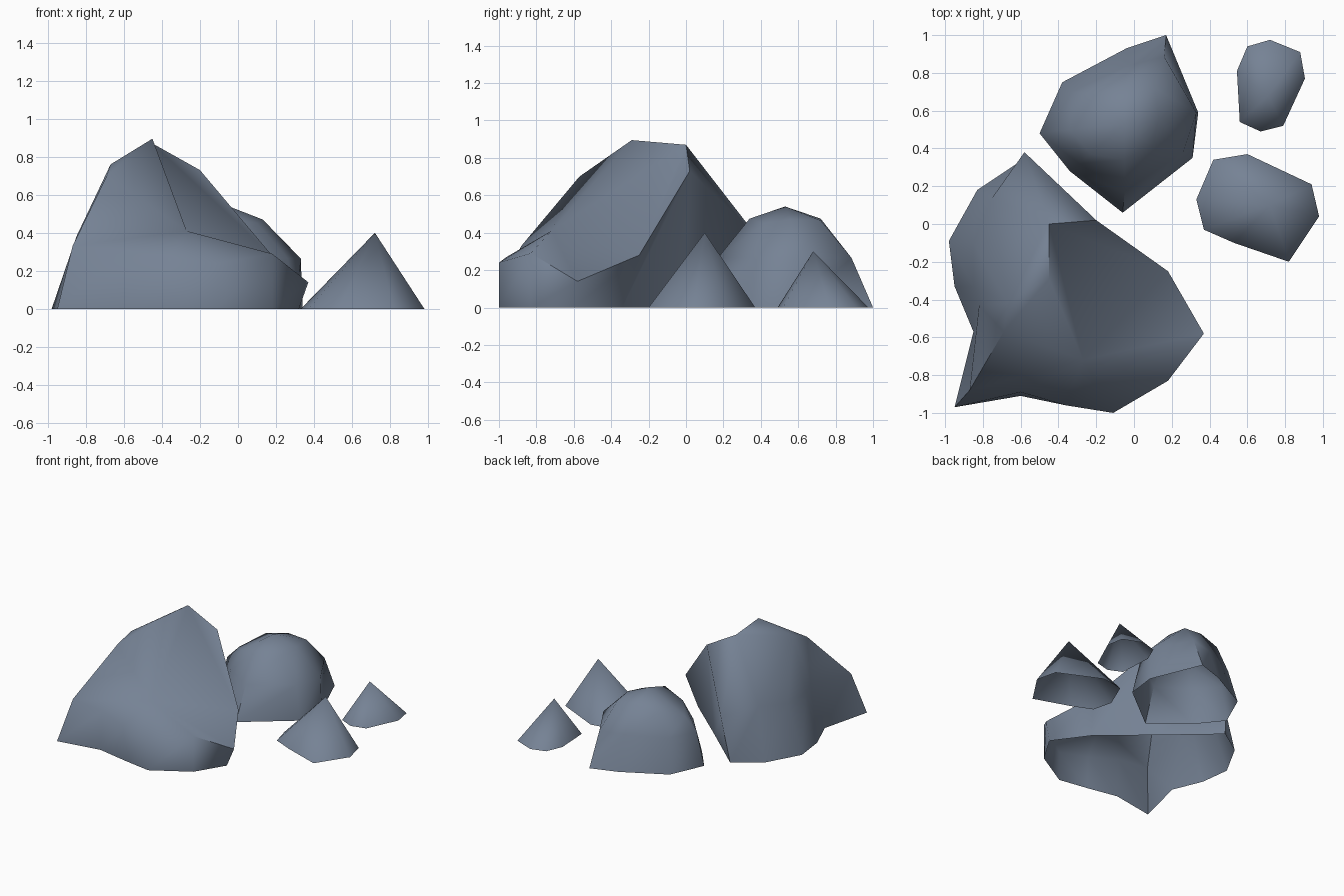
import bpy
import bmesh
import math

cube = bpy.data.objects.get("Cube")
if cube:
    bpy.data.objects.remove(cube, do_unlink=True)

# Single slate colour shared by every rock
slate = bpy.data.materials.new("slate_blue_grey")
slate.use_nodes = True
slate.diffuse_color = (0.18, 0.225, 0.3, 1)
shader = slate.node_tree.nodes["Principled BSDF"]
shader.inputs["Base Color"].default_value = slate.diffuse_color
shader.inputs["Roughness"].default_value = 0.9


def at_height(outline, z):
    """Lift a flat outline to one height."""
    return [(x, y, z) for x, y in outline]


def make_rock(name, rings, peak, sharp_angle):
    """Bridge rings from the ground up, close them at the peak, leave the base open."""
    bm = bmesh.new()
    loops = [[bm.verts.new(point) for point in ring] for ring in rings]
    count = len(loops[0])
    for lower, upper in zip(loops, loops[1:]):
        for i in range(count):
            j = (i + 1) % count
            bm.faces.new((lower[i], lower[j], upper[j]))
            bm.faces.new((lower[i], upper[j], upper[i]))
    tip = bm.verts.new(peak)
    crown = loops[-1]
    for i in range(count):
        bm.faces.new((crown[i], crown[(i + 1) % count], tip))
    # Repeated ring points collapse into shared corners
    bmesh.ops.remove_doubles(bm, verts=bm.verts[:], dist=0.0005)
    mesh = bpy.data.meshes.new(name)
    bm.to_mesh(mesh)
    bm.free()
    mesh.materials.append(slate)
    rock = bpy.data.objects.new(name, mesh)
    bpy.context.collection.objects.link(rock)
    bpy.ops.object.select_all(action="DESELECT")
    rock.select_set(True)
    bpy.context.view_layer.objects.active = rock
    bpy.ops.object.shade_smooth_by_angle(angle=math.radians(sharp_angle))
    return rock


# Large boulder: spiked footprint, leaning waist, four shoulders and a peak
footprint = [(-.95, -.97), (-.6, -.91), (-.35, -.96), (-.11, -1), (.18, -.83),
             (.32, -.6), (.13, -.34), (-.25, -.01), (-.62, .32), (-.83, .18),
             (-.98, -.09), (-.95, -.33), (-.85, -.57)]
waist = [(-.87, -.88, .33), (-.6, -.89, .31), (-.36, -.96, .27), (-.11, -1, .24),
         (.18, -.83, .29), (.37, -.58, .14), (.18, -.25, .28), (-.2, .02, .73),
         (-.58, .38, .38), (-.75, .14, .42), (-.85, -.1, .38), (-.85, -.33, .38),
         (-.82, -.43, .41)]
front_shoulder = (-.69, -.57, .7)
low_shoulder = (-.27, -.72, .41)
back_shoulder = (-.45, 0, .87)
left_shoulder = (-.67, -.42, .76)
shoulders = ([front_shoulder] + [low_shoulder] * 6
             + [back_shoulder] * 3 + [left_shoulder] * 3)
make_rock("large_boulder", [at_height(footprint, 0), waist, shoulders],
          (-.45, -.29, .895), 80)

# Medium boulder: domed, with a flat-sided corner at the back
footprint = [(-.5, .48), (-.34, .28), (-.06, .06), (.31, .35),
             (.34, .59), (.17, 1), (-.04, .93), (-.38, .75)]
waist = [(-.44, .49), (-.29, .32), (-.05, .17), (.26, .38),
         (.33, .59), (.16, .885), (-.03, .84), (-.33, .7)]
brow = [(-.34, .5, .37), (-.23, .37, .42), (-.05, .34, .475), (.1, .42, .45),
        (.13, .56, .47), (.11, .72, .465), (-.05, .72, .475), (-.23, .69, .44)]
make_rock("medium_boulder",
          [at_height(footprint, 0), at_height(waist, .265), brow],
          (-.05, .53, .54), 65)

# Two small pointed stones
footprint = [(.33, .13), (.37, -.03), (.53, -.1), (.82, -.2),
             (.98, .04), (.94, .21), (.6, .37), (.42, .34)]
make_rock("front_small_stone", [at_height(footprint, 0)], (.72, .1, .4), 89)

footprint = [(.545, .81), (.56, .54), (.67, .49), (.79, .52),
             (.905, .77), (.88, .91), (.72, .975), (.6, .94)]
make_rock("back_small_stone", [at_height(footprint, 0)], (.71, .68, .3), 89)
